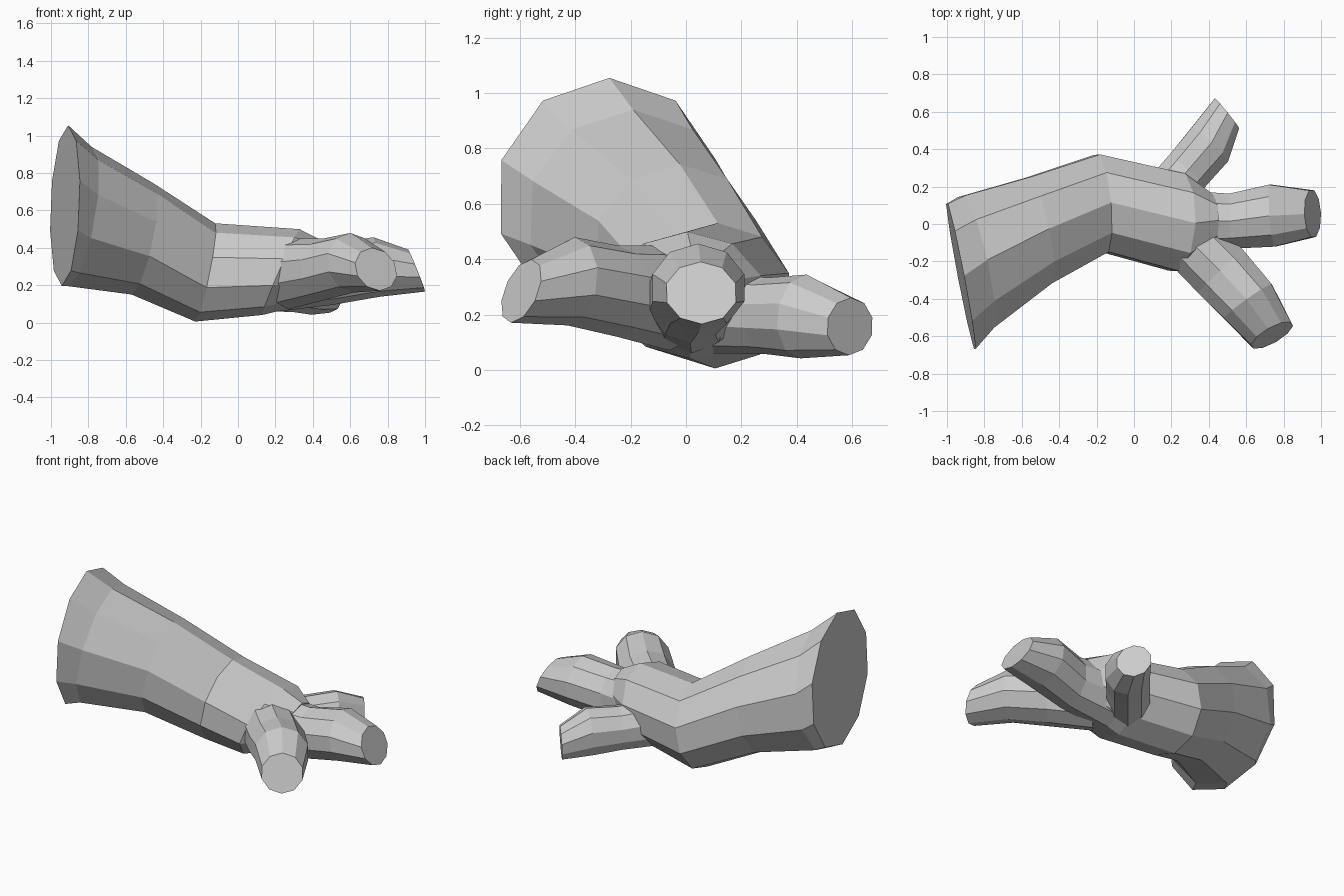
import bpy, bmesh
from math import sin, cos, pi
from mathutils import Vector

SIDES = 10


def tube(name, rings):
    """Loft a faceted tube; ring = (centre, yaw, pitch, half width, half height)."""
    bm = bmesh.new()
    loops = []
    for centre, yaw, pitch, ru, rv in rings:
        side = Vector((-sin(yaw), cos(yaw), 0))
        up = Vector((sin(pitch) * cos(yaw), sin(pitch) * sin(yaw), cos(pitch)))
        loop = []
        for i in range(SIDES):
            a = pi / 2 + 2 * pi * i / SIDES
            loop.append(bm.verts.new(Vector(centre) + side * ru * cos(a) + up * rv * sin(a)))
        loops.append(loop)
    for a, b in zip(loops, loops[1:]):
        for i in range(SIDES):
            j = (i + 1) % SIDES
            bm.faces.new((a[i], a[j], b[j], b[i]))
    bm.faces.new(loops[0])
    bm.faces.new(loops[-1])
    bmesh.ops.recalc_face_normals(bm, faces=bm.faces)
    mesh = bpy.data.meshes.new(name)
    bm.to_mesh(mesh)
    bm.free()
    obj = bpy.data.objects.new(name, mesh)
    bpy.context.collection.objects.link(obj)
    return obj


# Limb, bending at the wrist and narrowing into the palm
tube("limb", [
    ((-0.925, -0.28, 0.625), 0.19, 0.04, 0.415, 0.43),
    ((-0.845, -0.205, 0.567), 0.22, 0.17, 0.38, 0.378),
    ((-0.51, -0.035, 0.447), 0.19, 0.20, 0.305, 0.303),
    ((-0.175, 0.11, 0.268), 0.09, 0.20, 0.275, 0.268),
    ((0.23, 0.01, 0.27), -0.05, 0.41, 0.275, 0.25),
    ((0.42, 0.02, 0.27), 0.0, 0.2, 0.14, 0.17),
])

# Middle toe
tube("middle_toe", [
    ((0.22, 0.02, 0.25), 0.0, 0.0, 0.17, 0.19),
    ((0.51, 0.015, 0.26), 0.0, 0.0, 0.155, 0.165),
    ((0.74, 0.045, 0.297), 0.08, -0.1, 0.175, 0.16),
    ((0.955, 0.055, 0.278), 0.04, -0.38, 0.131, 0.121),
])

# Front toe
tube("front_toe", [
    ((0.27, -0.06, 0.26), -0.75, 0.0, 0.17, 0.19),
    ((0.46, -0.25, 0.285), -0.8, 0.0, 0.175, 0.165),
    ((0.61, -0.415, 0.32), -0.95, -0.1, 0.165, 0.16),
    ((0.738, -0.595, 0.285), -1.05, -0.35, 0.128, 0.122),
])

# Back toe
tube("back_toe", [
    ((0.13, 0.10, 0.21), 0.85, 0.0, 0.14, 0.15),
    ((0.29, 0.29, 0.195), 0.87, 0.0, 0.135, 0.138),
    ((0.405, 0.425, 0.193), 0.80, 0.1, 0.14, 0.152),
    ((0.497, 0.592, 0.157), 0.68, 0.05, 0.108, 0.104),
])
